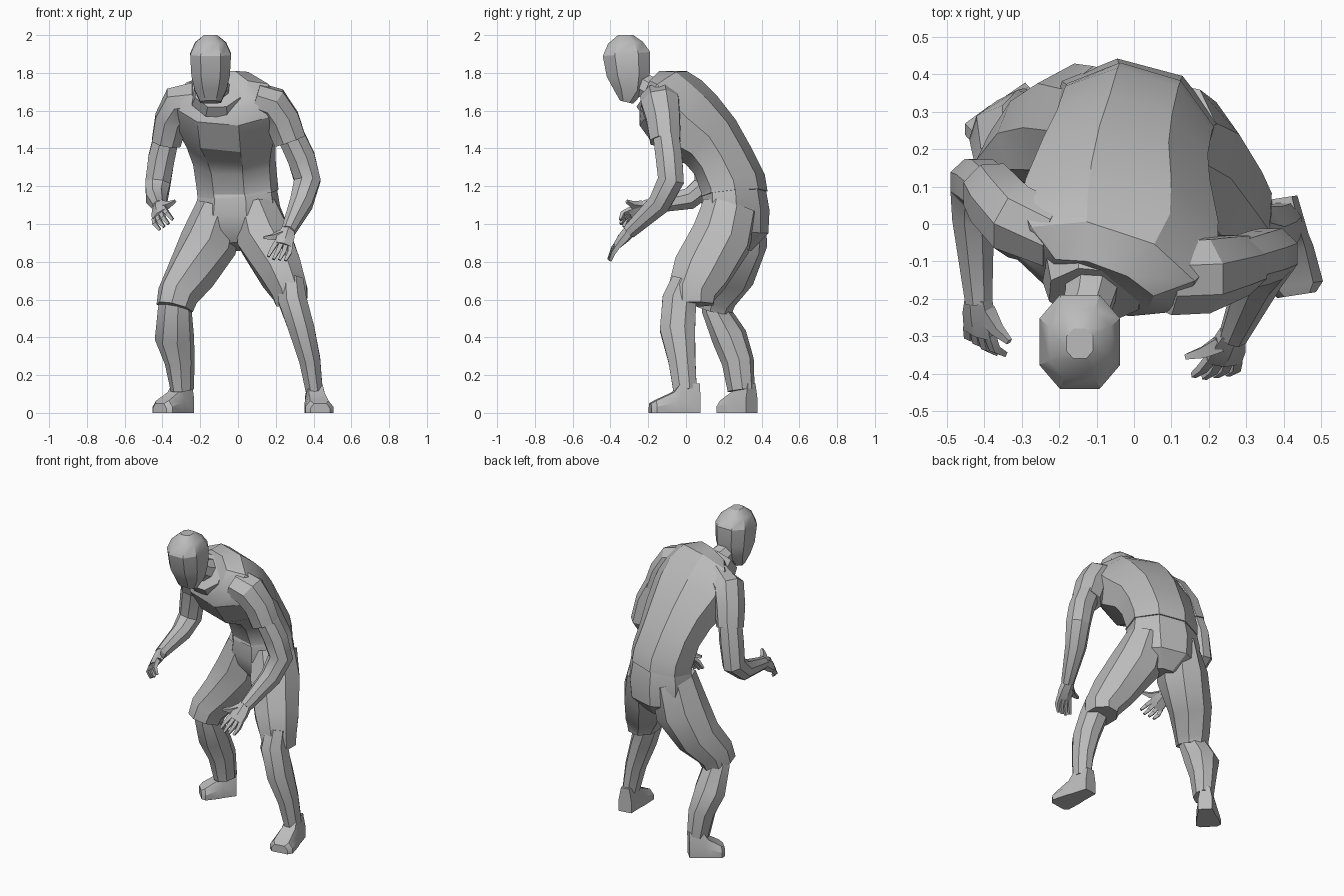
import bpy, bmesh, math
from mathutils import Vector, Matrix

cube = bpy.data.objects.get("Cube")
if cube:
    bpy.data.objects.remove(cube, do_unlink=True)

grey = bpy.data.materials.new("plain grey")
grey.use_nodes = True
tone = (0.5, 0.5, 0.5, 1)
grey.diffuse_color = tone
grey.node_tree.nodes["Principled BSDF"].inputs["Base Color"].default_value = tone


def skin(name, loops):
    """Join a series of point loops into one closed, faceted surface."""
    bm = bmesh.new()
    rows = [[bm.verts.new(p) for p in loop] for loop in loops]
    n = len(rows[0])
    for low, high in zip(rows, rows[1:]):
        for i in range(n):
            j = (i + 1) % n
            bm.faces.new((low[i], low[j], high[j], high[i]))
    bm.faces.new(rows[0])
    bm.faces.new(rows[-1])
    bmesh.ops.recalc_face_normals(bm, faces=bm.faces)
    mesh = bpy.data.meshes.new(name)
    bm.to_mesh(mesh)
    bm.free()
    mesh.materials.append(grey)
    obj = bpy.data.objects.new(name, mesh)
    bpy.context.collection.objects.link(obj)
    bpy.ops.object.select_all(action='DESELECT')
    obj.select_set(True)
    bpy.context.view_layer.objects.active = obj
    bpy.ops.object.shade_smooth_by_angle(angle=math.radians(30))


def tube(name, rings, sides=8, yaw=(0, 0), ref=(1, 0, 0), power=1):
    """Rings are x, y, z, half width, half depth; each faces along the path.
    Yaw turns the first and last ring; a lower power is boxier."""
    pts = [Vector(r[:3]) for r in rings]
    grow = 1 / math.cos(math.pi / sides)
    angles = [math.tau * (i + 0.5) / sides for i in range(sides)]
    swell = lambda v: math.copysign(abs(v * grow) ** power, v)
    loops = []
    for k, r in enumerate(rings):
        along = (pts[min(k + 1, len(pts) - 1)] - pts[max(k - 1, 0)]).normalized()
        turn = yaw[0] + (yaw[1] - yaw[0]) * k / (len(rings) - 1)
        a = Matrix.Rotation(math.radians(-turn), 3, 'Z') @ Vector(ref)
        a = (a - along * a.dot(along)).normalized()
        b = along.cross(a)
        loops.append([pts[k] + a * swell(math.cos(t)) * r[3] + b * swell(math.sin(t)) * r[4]
                      for t in angles])
    skin(name, loops)


# Head, neck and collar
HX = -0.145
tube("head", [(HX, -.315, 1.645, .055, .035), (HX, -.3, 1.71, .085, .085),
              (HX, -.305, 1.79, .102, .115), (HX, -.315, 1.9, .108, .126),
              (HX, -.32, 1.96, .082, .092), (HX, -.32, 2.0, .035, .04)], power=.8)
tube("neck", [(-.14, -.27, 1.76, .06, .06), (-.12, -.2, 1.72, .065, .065),
              (-.1, -.1, 1.68, .08, .08)])
tube("collar", [(-.1, -.14, 1.665, .14, .125), (-.105, -.19, 1.705, .12, .108)],
     yaw=(10, 5))

# Shirt body, turning so the left side leads
tube("shirt", [(0, .255, 1.16, .205, .16), (-.005, .25, 1.21, .205, .158),
               (-.02, .195, 1.335, .21, .148), (-.035, .13, 1.435, .23, .16),
               (-.05, .01, 1.53, .265, .195), (-.06, -.08, 1.64, .275, .18),
               (-.07, -.12, 1.7, .23, .148), (-.085, -.16, 1.72, .14, .1)], yaw=(16, 20))

# Shorts
tube("shorts_seat", [(0, .25, 1.25, .185, .14), (0, .255, 1.17, .2, .152),
                     (0, .26, 1.06, .218, .165), (0, .27, .96, .2, .15),
                     (0, .25, .88, .08, .09)], yaw=(16, 14))
tube("left_shorts_leg", [(.1, .235, 1.09, .11, .14), (.14, .185, .92, .14, .155),
                         (.23, .075, .74, .115, .15), (.275, .03, .64, .095, .125),
                         (.285, .03, .575, .082, .115)], yaw=(14, 0))
tube("right_shorts_leg", [(-.1, .275, 1.09, .11, .14), (-.155, .265, .9, .14, .155),
                          (-.25, .225, .73, .12, .13), (-.32, .155, .62, .1, .11),
                          (-.335, .14, .555, .09, .1)], yaw=(14, 30))

# Lower legs
tube("left_lower_leg", [(.28, .0, .7, .065, .075), (.287, -.035, .6, .075, .09),
                        (.338, -.045, .44, .068, .093), (.38, -.022, .28, .056, .072),
                        (.403, -.005, .12, .045, .062)])
tube("right_lower_leg", [(-.325, .16, .66, .07, .07), (-.335, .155, .55, .085, .065),
                         (-.337, .23, .4, .098, .086), (-.308, .275, .27, .073, .08),
                         (-.295, .292, .12, .055, .068)], yaw=(15, 20))


def shoe(name, heel, toe):
    """Sections run from heel to toe: distance, half width, height."""
    heel, toe = Vector((*heel, 0)), Vector((*toe, 0))
    f = toe - heel
    side = Vector((-f.y, f.x, 0)).normalized()
    loops = []
    for t, w, h in [(0, .042, .155), (.4, .056, .155), (.53, .064, .11),
                    (.9, .075, .065), (1, .052, .05)]:
        c = heel + f * t
        loops.append([c + side * s * w * k + Vector((0, 0, z))
                      for s, k, z in ((-1, 1, 0), (1, 1, 0), (1, 1, h * .5),
                                      (1, .65, h), (-1, .65, h), (-1, 1, h * .5))])
    skin(name, loops)


shoe("left_shoe", (.395, .07), (.435, -.19))
shoe("right_shoe", (-.262, .348), (-.415, .2))

# Sleeves and bare arms
tube("left_sleeve", [(.09, -.14, 1.665, .08, .1), (.18, -.135, 1.635, .092, .1),
                     (.235, -.12, 1.55, .09, .088), (.275, -.11, 1.44, .086, .08)])
tube("right_sleeve", [(-.21, -.03, 1.67, .08, .1), (-.31, .005, 1.64, .092, .095),
                      (-.355, .05, 1.55, .085, .088), (-.38, .085, 1.43, .077, .078)])
tube("left_arm", [(.265, -.11, 1.5, .07, .068), (.335, -.09, 1.35, .073, .07),
                  (.367, -.08, 1.23, .07, .07), (.335, -.14, 1.11, .06, .06),
                  (.265, -.3, .96, .036, .038)])
tube("right_arm", [(-.37, .075, 1.5, .066, .066), (-.405, .105, 1.35, .07, .068),
                   (-.425, .11, 1.21, .066, .068), (-.43, .02, 1.135, .056, .057),
                   (-.415, -.21, 1.09, .036, .036)])


def hand(name, wrist, forward, thumbward, curl):
    """Palm, four bent fingers and a thumb."""
    w, d, s, c = (Vector(v) for v in (wrist, forward, thumbward, curl))
    d.normalize()
    s = (s - d * s.dot(d)).normalized()
    c.normalize()
    row = lambda p, a, b: (*p, a, b)
    tube(name + "_palm", [row(w - d * .02, .033, .03), row(w + d * .04, .046, .027),
                          row(w + d * .095, .048, .018)], 6, ref=s)
    for i, finger in enumerate(("little", "ring", "middle", "index")):
        base = w + d * .085 + s * (i - 1.5) * .025
        reach = .045 - abs(i - 2) * .005
        mid = base + d * reach + c * .008 + s * (i - 1.5) * .006
        tip = mid + d * reach * .5 + c * .035
        tube(f"{name}_{finger}_finger", [row(base, .012, .012), row(mid, .011, .011),
                                         row(tip, .007, .007)], 4, ref=s)
    root = w + d * .02 + s * .025
    bend = root + d * .04 + s * .04
    tube(name + "_thumb", [row(root, .02, .02), row(bend, .014, .014),
                           row(bend + d * .02 + s * .045, .007, .007)], 4, ref=c)


hand("left_hand", (.26, -.305, .955), (-.2, -.58, -.65), (-.9, 0, .25), (-.4, -.1, -.6))
hand("right_hand", (-.415, -.21, 1.09), (.02, -.85, -.45), (.65, 0, .7), (.7, .1, -.6))
